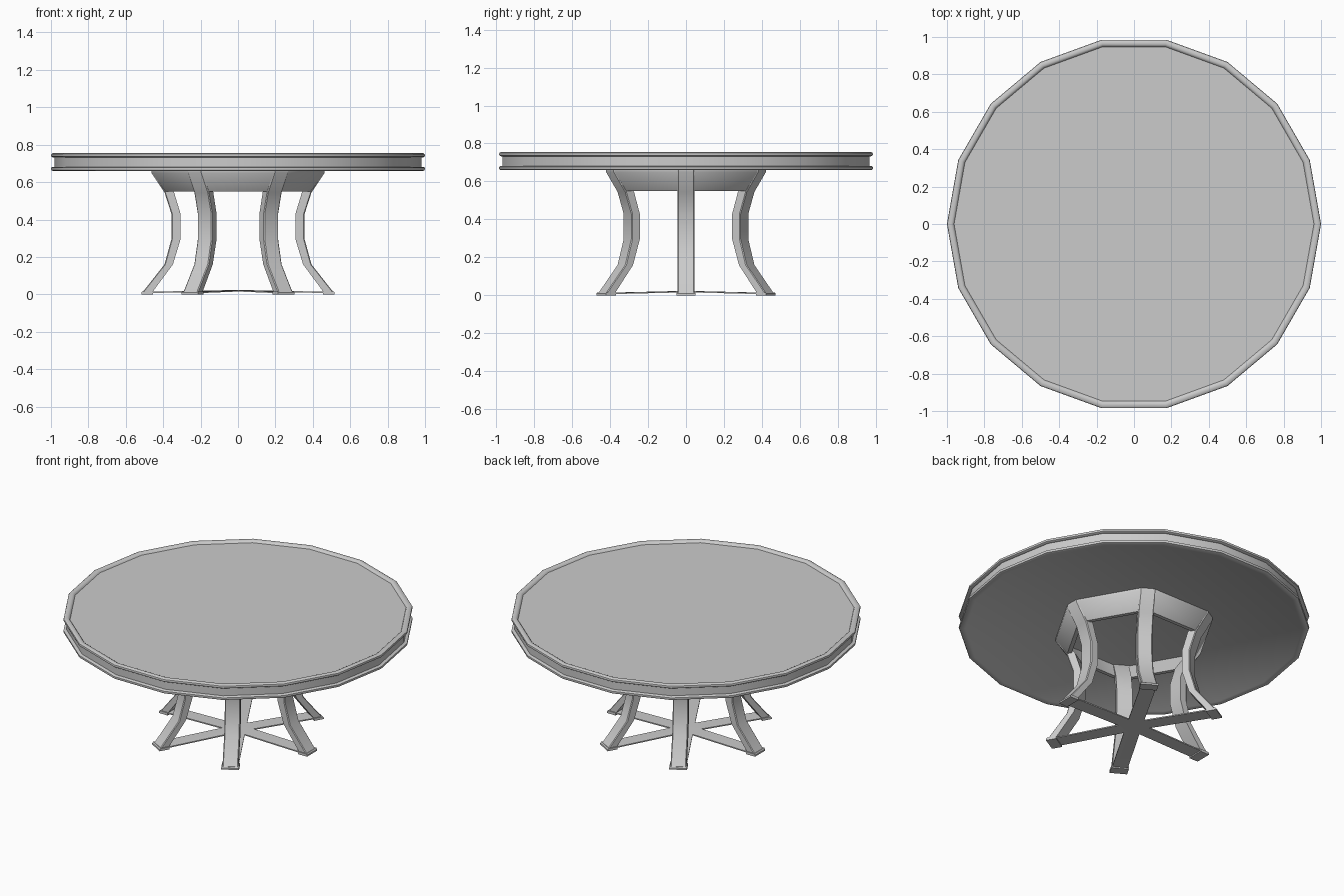
import bpy, bmesh
from math import pi, sin, cos, radians

if "Cube" in bpy.data.objects:
    bpy.data.objects.remove(bpy.data.objects["Cube"])


def make_object(name, bm, angle=35):
    bmesh.ops.remove_doubles(bm, verts=bm.verts, dist=1e-5)
    bmesh.ops.recalc_face_normals(bm, faces=bm.faces)
    mesh = bpy.data.meshes.new(name)
    bm.to_mesh(mesh)
    bm.free()
    ob = bpy.data.objects.new(name, mesh)
    bpy.context.collection.objects.link(ob)
    bpy.ops.object.select_all(action='DESELECT')
    ob.select_set(True)
    bpy.context.view_layer.objects.active = ob
    bpy.ops.object.shade_smooth_by_angle(angle=radians(angle))
    return ob


def bridge(bm, rings, closed=False):
    """Join consecutive vertex rings with quads."""
    pairs = list(zip(rings, rings[1:]))
    if closed:
        pairs.append((rings[-1], rings[0]))
    for a, b in pairs:
        n = len(a)
        for i in range(n):
            j = (i + 1) % n
            bm.faces.new((a[i], a[j], b[j], b[i]))


def leg_point(angle, r, side, z):
    """Point at radius r along a leg direction, shifted sideways."""
    return (r * cos(angle) - side * sin(angle), r * sin(angle) + side * cos(angle), z)


# Table top: 18-sided, beaded lips above and below a recessed band
SIDES = 18
profile = [(0.962, 0.743), (0.967, 0.751), (0.975, 0.755), (0.990, 0.755),
           (0.998, 0.750), (1.0, 0.744), (0.998, 0.737), (0.992, 0.733),
           (0.981, 0.732), (0.981, 0.682), (0.992, 0.681), (0.999, 0.677),
           (1.0, 0.670), (0.997, 0.663), (0.990, 0.660), (0.966, 0.660),
           (0.960, 0.664)]
bm = bmesh.new()
rings = [[bm.verts.new((r * cos(2 * pi * i / SIDES), r * sin(2 * pi * i / SIDES), z))
          for i in range(SIDES)] for r, z in profile]
bridge(bm, rings)
bm.faces.new(rings[0])
bm.faces.new(rings[-1])
make_object("table_top", bm)

# Apron: flared hexagonal ring with its corners cut at the leg edges
HALF = 0.045
bm = bmesh.new()
section = [(0.459, 0.664), (0.459, 0.648), (0.389, 0.55), (0.362, 0.55), (0.43, 0.664)]
rings = []
for r, z in section:
    rings.append([bm.verts.new(leg_point(k * pi / 3, r, s * HALF * 0.98, z))
                  for k in range(6) for s in (-1, 1)])
bridge(bm, rings, closed=True)
make_object("apron", bm)

# Six curved legs: (outer radius, inner radius, height)
leg_stations = [(0.463, 0.425, 0.664), (0.463, 0.415, 0.65), (0.393, 0.342, 0.545),
                (0.356, 0.307, 0.43), (0.356, 0.307, 0.295),
                (0.393, 0.348, 0.16), (0.508, 0.456, 0.014)]
for k in range(6):
    a = k * pi / 3
    bm = bmesh.new()
    rings = []
    for ro, ri, z in leg_stations:
        c = 0.005  # chamfered outer edges
        pts = [(ri, -HALF), (ro - c, -HALF), (ro, -HALF + c),
               (ro, HALF - c), (ro - c, HALF), (ri, HALF)]
        rings.append([bm.verts.new(leg_point(a, r, s, z)) for r, s in pts])
    bridge(bm, rings)
    bm.faces.new(rings[0])
    bm.faces.new(rings[-1])
    make_object(f"leg_{k + 1}", bm)

    # Foot pad under the leg
    bm = bmesh.new()
    rings = [[bm.verts.new(leg_point(a, r, s * 0.051, z))
              for r, s in ((0.455, -1), (ro, -1), (ro, 1), (0.455, 1))]
             for ro, z in ((0.516, 0.0), (0.516, 0.01), (0.510, 0.016))]
    bridge(bm, rings)
    bm.faces.new(rings[0])
    bm.faces.new(rings[-1])
    make_object(f"foot_{k + 1}", bm)

# Base stretcher: thin six-armed star, slightly arched at the centre
bm = bmesh.new()
layers = []
for dz in (0.0, 0.007):
    centre = bm.verts.new((0, 0, 0.016 + dz))
    inner, tips = [], []
    for k in range(6):
        a = k * pi / 3
        # inner corner where neighbouring arms meet
        r = HALF / sin(pi / 6)
        inner.append(bm.verts.new((r * cos(a + pi / 6), r * sin(a + pi / 6), 0.015 + dz)))
        tips.append([bm.verts.new(leg_point(a, 0.465, s * HALF, 0.007 + dz)) for s in (-1, 1)])
    for k in range(6):
        bm.faces.new((centre, inner[k - 1], inner[k]))
        bm.faces.new((inner[k - 1], tips[k][0], tips[k][1], inner[k]))
    outline = [v for k in range(6) for v in (tips[k][0], tips[k][1], inner[k])]
    layers.append(outline)
bridge(bm, layers)
make_object("base_stretcher", bm)
